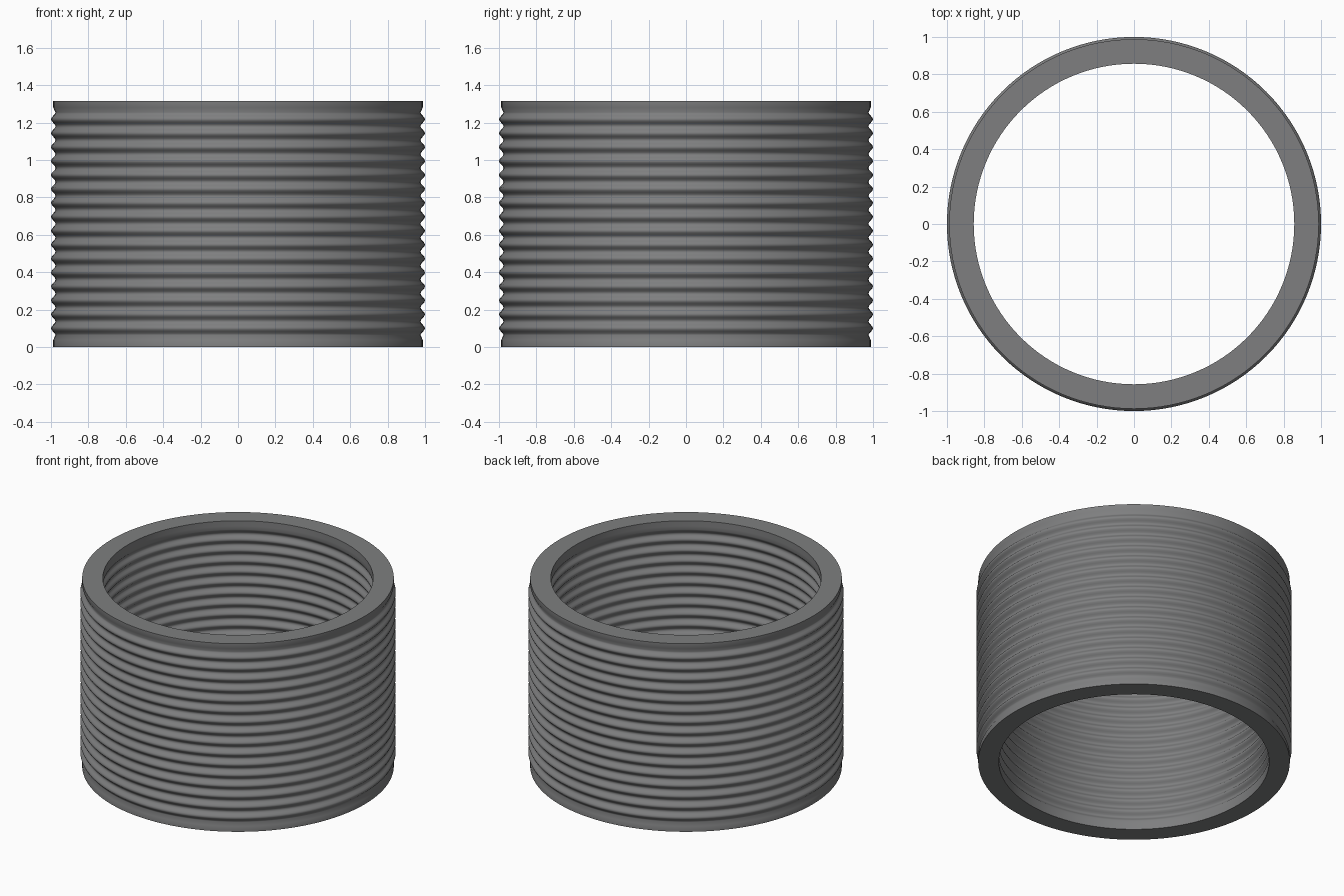
import bpy, bmesh, math

if "Cube" in bpy.data.objects:
    bpy.data.objects.remove(bpy.data.objects["Cube"])

H, SEG = 1.316, 128
PITCH, FIRST, COUNT = 0.0745, 0.1, 16   # ridge spacing, lowest crest, number
LO, HI = FIRST - PITCH / 2, FIRST + PITCH * (COUNT - 0.5)


def wave(rim, mid, amp, z):
    # plain band at each end, rounded ridges between
    if z < LO or z > HI:
        return rim
    return mid + amp * math.cos((z - FIRST) / PITCH * 2 * math.pi)


steps = COUNT * 8
zs = [0, LO - 0.025] + [LO + (HI - LO) * i / steps for i in range(steps + 1)] + [HI + 0.025, H]

# closed wall section: up the outside, down the inside
profile = [(wave(0.988, 0.988, 0.012, z), z) for z in zs]
profile += [(wave(0.857, 0.868, 0.011, z), z) for z in reversed(zs)]

# revolve the section
bm = bmesh.new()
rings = []
for r, z in profile:
    angles = [2 * math.pi * k / SEG for k in range(SEG)]
    rings.append([bm.verts.new((r * math.cos(a), r * math.sin(a), z)) for a in angles])
for a, b in zip(rings, rings[1:] + rings[:1]):
    for k in range(SEG):
        n = (k + 1) % SEG
        bm.faces.new((a[k], a[n], b[n], b[k]))
bmesh.ops.recalc_face_normals(bm, faces=bm.faces)
me = bpy.data.meshes.new("ribbed_sleeve")
bm.to_mesh(me)
bm.free()
ob = bpy.data.objects.new("ribbed_sleeve", me)
bpy.context.collection.objects.link(ob)

# dark grey
mat = bpy.data.materials.new("dark_grey")
mat.diffuse_color = (0.21, 0.212, 0.215, 1)
mat.use_nodes = True
mat.node_tree.nodes["Principled BSDF"].inputs["Base Color"].default_value = mat.diffuse_color
me.materials.append(mat)

bpy.context.view_layer.objects.active = ob
ob.select_set(True)
bpy.ops.object.shade_smooth_by_angle(angle=math.radians(60))
